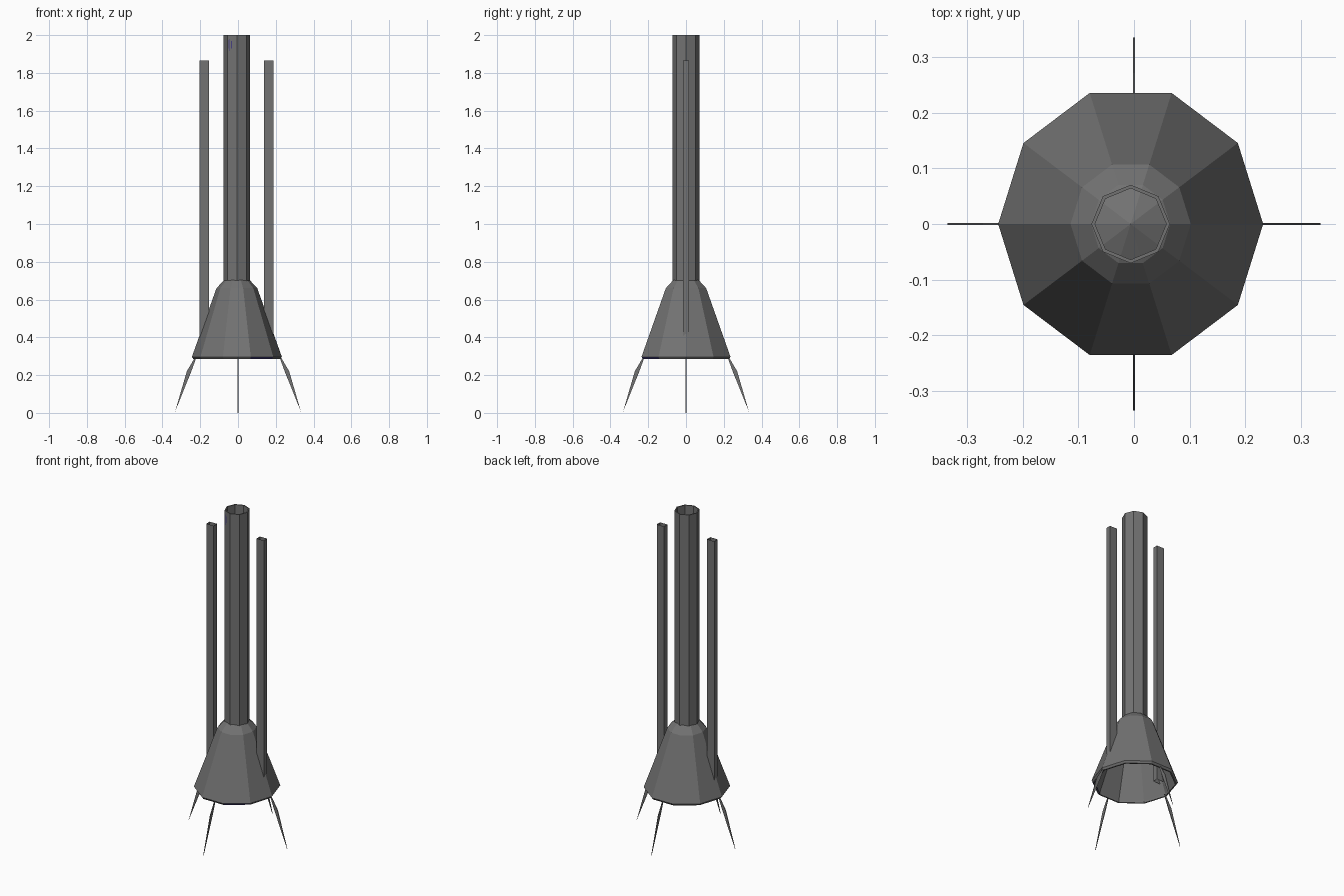
import bpy, bmesh, math
from mathutils import Vector

if "Cube" in bpy.data.objects:
    bpy.data.objects.remove(bpy.data.objects["Cube"])


def material(name, col):
    m = bpy.data.materials.new(name)
    m.diffuse_color = (*col, 1)
    m.use_nodes = True
    m.node_tree.nodes["Principled BSDF"].inputs["Base Color"].default_value = m.diffuse_color
    return m


GREY = material("dark_grey_metal", (0.17, 0.17, 0.17))
NAVY = material("navy_marking", (0.06, 0.05, 0.22))


def finish(name, bm, mats=(GREY,)):
    bmesh.ops.recalc_face_normals(bm, faces=bm.faces[:])
    me = bpy.data.meshes.new(name)
    bm.to_mesh(me)
    bm.free()
    for m in mats:
        me.materials.append(m)
    ob = bpy.data.objects.new(name, me)
    bpy.context.collection.objects.link(ob)
    return ob


CX = -0.006  # body axis sits slightly left of centre


def lathe(profile, sides, sy=1.0, closed=False):
    """Revolve (radius, z) points; radius 0 makes a pole."""
    bm = bmesh.new()
    rings = []
    for r, z in profile:
        if r == 0:
            rings.append([bm.verts.new((CX, 0, z))] * sides)
        else:
            rings.append([bm.verts.new((CX + r * math.cos(2 * math.pi * i / sides),
                                        sy * r * math.sin(2 * math.pi * i / sides), z))
                          for i in range(sides)])
    pairs = list(zip(rings, rings[1:]))
    if closed:
        pairs.append((rings[-1], rings[0]))
    for a, b in pairs:
        for i in range(sides):
            j = (i + 1) % sides
            bm.faces.new(list(dict.fromkeys([a[i], a[j], b[j], b[i]])))
    return bm


# ten-sided flared bell: thin walled, domed top, open below
bell = lathe([(0, 0.735), (0.071, 0.70), (0.108, 0.66), (0.238, 0.297), (0.230, 0.285),
              (0.222, 0.285), (0.224, 0.297), (0.099, 0.652), (0, 0.69)], 10, sy=1.04)
# one painted segment on the front right of the lip
for f in bell.faces:
    c = f.calc_center_median()
    if 0.286 < c.z < 0.295 and c.y < 0 and 0.1 < c.x < 0.16 and math.hypot(c.x, c.y) > 0.21:
        f.material_index = 1
finish("flared_bell", bell, (GREY, NAVY))

# eight-sided hollow barrel
finish("barrel", lathe([(0.0705, 0.685), (0.0705, 2.0), (0.0640, 2.0), (0.0640, 0.685)],
                       8, closed=True))

# open rectangular side tubes
for side, x0, x1 in (("left", -0.204, -0.154), ("right", 0.138, 0.188)):
    bm = bmesh.new()
    loop = [(x0, -0.016), (x1, -0.016), (x1, 0.016), (x0, 0.016)]
    lo = [bm.verts.new((x, y, 0.36)) for x, y in loop]
    hi = [bm.verts.new((x, y, 1.865)) for x, y in loop]
    for i in range(4):
        j = (i + 1) % 4
        bm.faces.new((lo[i], lo[j], hi[j], hi[i]))
    finish(side + "_side_tube", bm)

# four thin blade legs, kinked at the knee
blade = [(0.220, 0.295), (0.230, 0.290), (0.271, 0.220), (0.335, 0.0), (0.331, 0.012),
         (0.247, 0.220)]
for k, name in enumerate(("right", "back", "left", "front")):
    bm = bmesh.new()
    face = bm.faces.new([bm.verts.new((r, -0.002, z)) for r, z in blade])
    ext = bmesh.ops.extrude_face_region(bm, geom=[face], use_keep_orig=True)
    bmesh.ops.translate(bm, vec=(0, 0.004, 0),
                        verts=[v for v in ext["geom"] if isinstance(v, bmesh.types.BMVert)])
    finish(name + "_leg", bm).rotation_euler.z = k * math.pi / 2

# small painted stripes near the top of the barrel, front left face
a = Vector((CX, -0.0705, 0))
b = Vector((CX - 0.0499, -0.0499, 0))
out = Vector((-math.sin(math.pi / 8), -math.cos(math.pi / 8), 0)) * 0.001
bm = bmesh.new()
for t, z0, z1 in ((0.52, 1.93, 1.97), (0.70, 1.915, 1.98), (0.86, 1.93, 1.975)):
    p, q = a.lerp(b, t) + out, a.lerp(b, t + 0.08) + out
    bm.faces.new([bm.verts.new((v.x, v.y, z)) for v, z in ((p, z0), (p, z1), (q, z1), (q, z0))])
finish("barrel_stripes", bm, (NAVY,))
